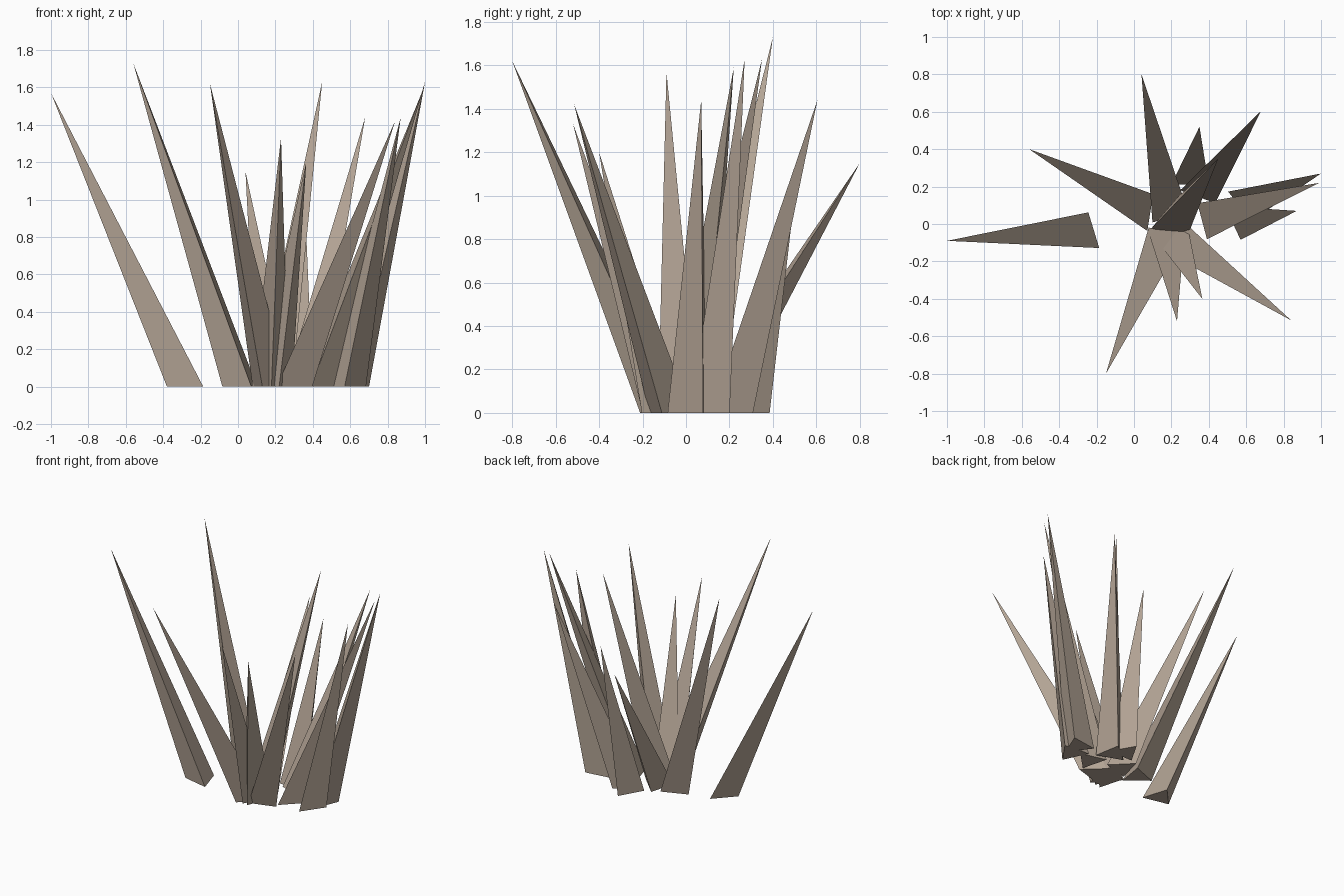
import bpy
import bmesh
from math import cos, sin, radians
from mathutils import Vector

default_cube = bpy.data.objects.get("Cube")
if default_cube:
    bpy.data.objects.remove(default_cube, do_unlink=True)

BASE_RADIUS = 0.115


def make_material(name, colour):
    material = bpy.data.materials.new(name)
    material.use_nodes = True
    material.diffuse_color = colour
    shader = next(n for n in material.node_tree.nodes if n.type == "BSDF_PRINCIPLED")
    shader.inputs["Base Color"].default_value = colour
    return material


def make_spike(name, centre, outer_angle, tip, material):
    """Three-sided spike with a flat base on the ground and a leaning tip."""
    bm = bmesh.new()
    base = []
    for corner in range(3):
        angle = radians(outer_angle + 120 * corner)
        offset = Vector((cos(angle), sin(angle), 0)) * BASE_RADIUS
        base.append(bm.verts.new(Vector((*centre, 0)) + offset))
    apex = bm.verts.new(tip)
    bm.faces.new(reversed(base))
    for corner in range(3):
        bm.faces.new((base[corner], base[(corner + 1) % 3], apex))
    bmesh.ops.recalc_face_normals(bm, faces=bm.faces)
    mesh = bpy.data.meshes.new(name)
    bm.to_mesh(mesh)
    bm.free()
    mesh.materials.append(material)
    spike = bpy.data.objects.new(name, mesh)
    bpy.context.collection.objects.link(spike)
    return spike


dry_tan = make_material("dry_tan", (0.45, 0.37, 0.30, 1))

# Each spike: base centre, direction of its outer base corner, tip position
spikes = {
    "right_outlying_spike": ((-0.27, -0.05), 197, (-1, -0.09, 1.57)),
    "right_tall_spike": ((0.03, 0.07), 171, (-0.56, 0.4, 1.73)),
    "front_long_spike": ((0.16, -0.1), 255, (-0.15, -0.8, 1.62)),
    "front_middle_spike": ((0.175, -0.085), 272, (0.23, -0.52, 1.33)),
    "front_short_spike": ((0.2, -0.09), 280, (0.365, -0.4, 1.2)),
    "front_left_spike": ((0.285, -0.085), -13, (0.84, -0.515, 1.42)),
    "back_low_spike": ((0.18, 0.09), 105, (0.04, 0.8, 1.15)),
    "back_middle_spike": ((0.3, 0.27), 90, (0.35, 0.52, 1.17)),
    "back_left_spike": ((0.36, 0.2), 70, (0.68, 0.605, 1.44)),
    "centre_spike": ((0.2, 0.015), 80, (0.45, 0.35, 1.63)),
    "left_front_spike": ((0.58, 0.03), 25, (0.87, 0.07, 1.44)),
    "left_back_spike": ((0.61, 0.13), 38, (1, 0.27, 1.63)),
    "left_inner_spike": ((0.42, 0.03), 15, (0.99, 0.22, 1.59)),
}
for name, (centre, outer_angle, tip) in spikes.items():
    make_spike(name, centre, outer_angle, tip, dry_tan)
